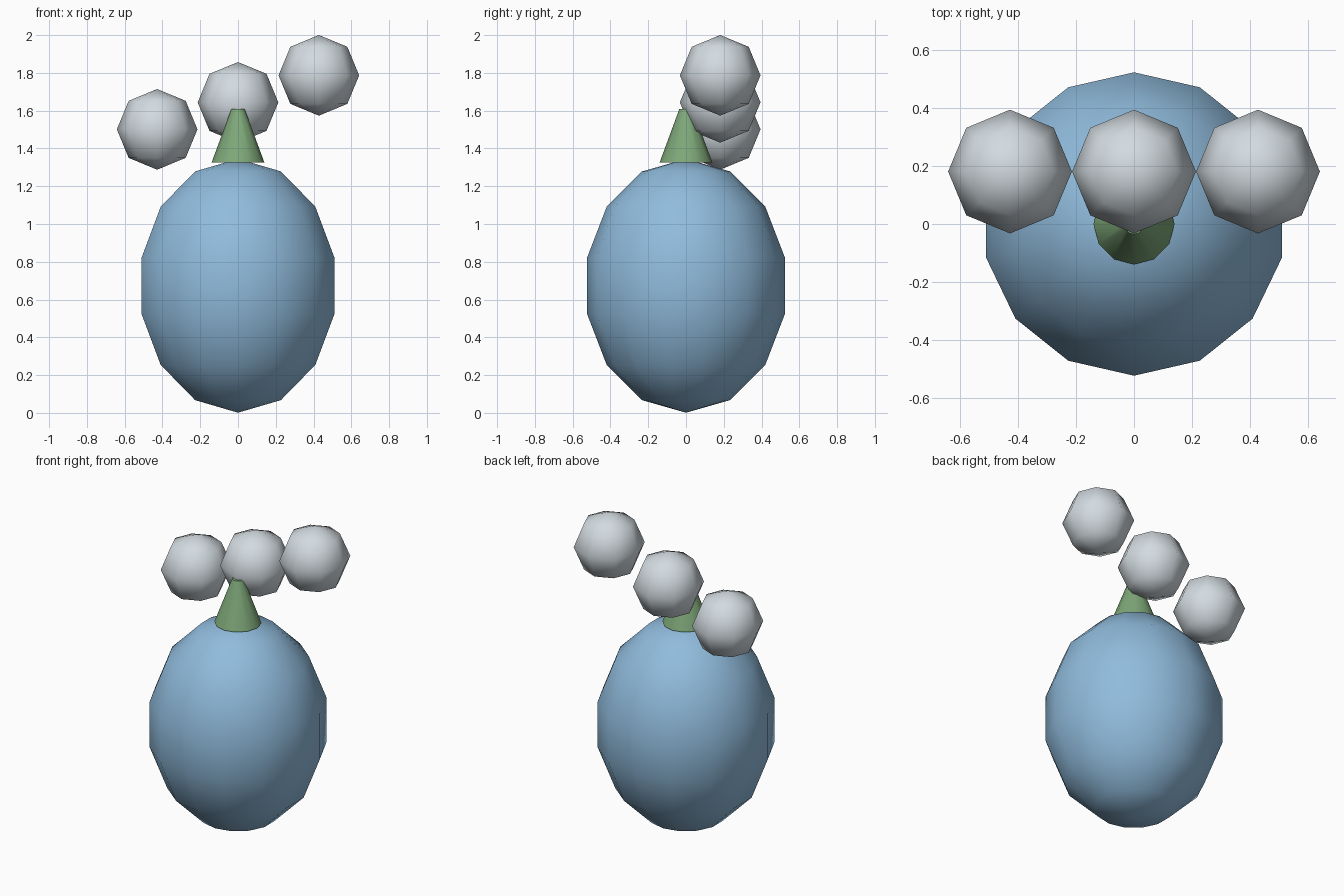
import bpy
import math

if "Cube" in bpy.data.objects:
    bpy.data.objects.remove(bpy.data.objects["Cube"])


def material(name, rgb):
    m = bpy.data.materials.new(name)
    m.diffuse_color = (*rgb, 1.0)
    m.use_nodes = True
    m.node_tree.nodes["Principled BSDF"].inputs["Base Color"].default_value = m.diffuse_color
    return m


blue = material("soft blue", (0.28, 0.50, 0.72))
green = material("leaf green", (0.21, 0.39, 0.19))
white = material("cool white", (0.65, 0.71, 0.75))


def ball(name, location, size, segments, rings, mat):
    bpy.ops.mesh.primitive_uv_sphere_add(
        segments=segments, ring_count=rings, radius=1, location=location)
    obj = bpy.context.object
    obj.name = name
    obj.scale = size
    obj.data.materials.append(mat)
    bpy.ops.object.shade_smooth()
    return obj


# Egg-shaped body
ball("body", (0, 0, 0.673), (0.537, 0.537, 0.672), 14, 7, blue)

# Tapered stem with a small flat tip
bpy.ops.mesh.primitive_cone_add(
    vertices=12, radius1=0.14, radius2=0.035, depth=0.285,
    location=(0, 0, 1.467))
stem = bpy.context.object
stem.name = "stem"
stem.data.materials.append(green)
bpy.ops.object.shade_smooth_by_angle(angle=math.radians(40))

# Rising row of three puffs behind the stem
for i, side in enumerate(("left", "middle", "right")):
    step = i - 1
    ball(f"puff_{side}", (0.428 * step, 0.181, 1.644 + 0.143 * step),
         (0.2135, 0.2135, 0.2135), 8, 4, white)
